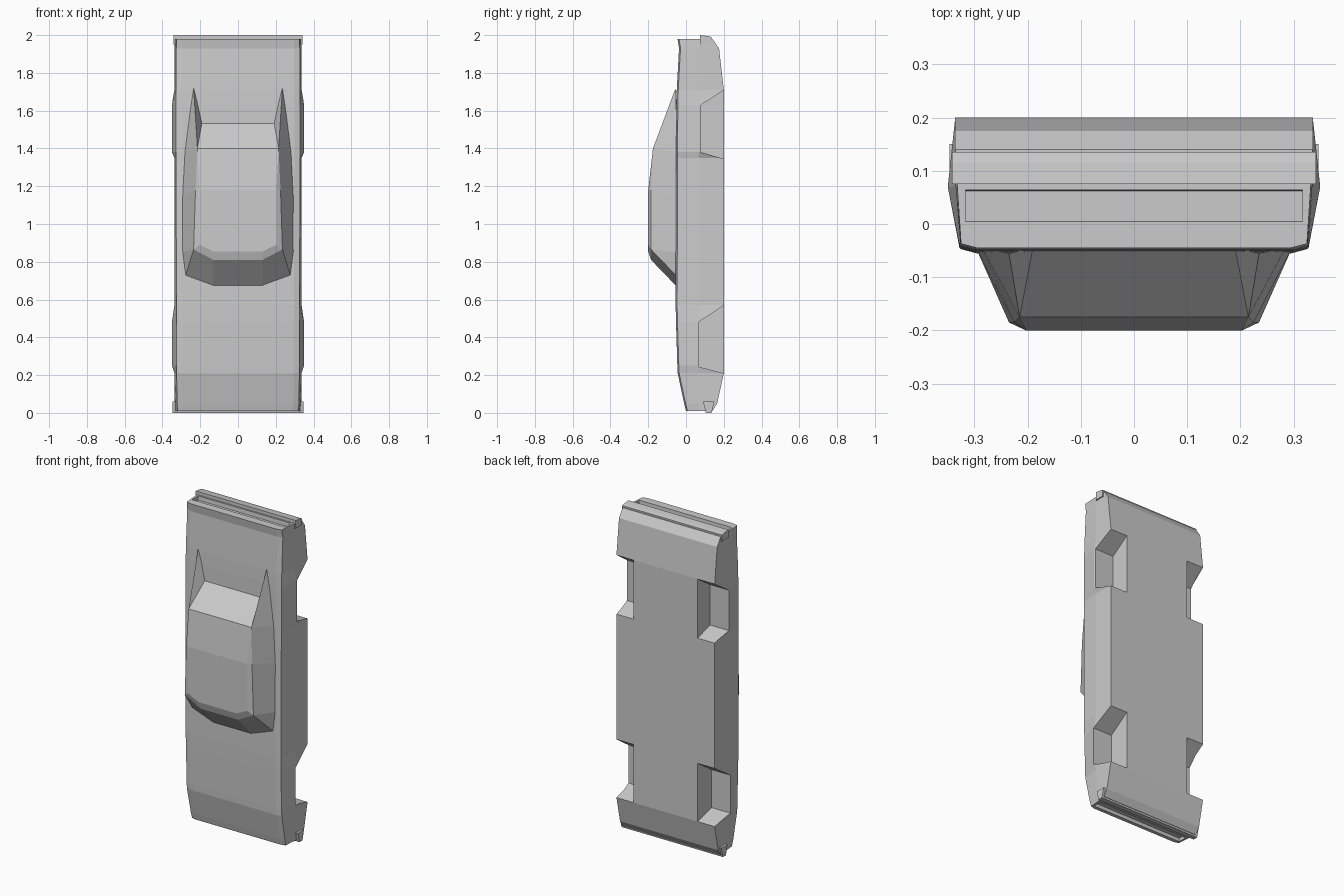
import bpy, bmesh

if "Cube" in bpy.data.objects:
    bpy.data.objects.remove(bpy.data.objects["Cube"])

paint = bpy.data.materials.new("plain_grey")
paint.diffuse_color = (0.6, 0.6, 0.6, 1)
paint.use_nodes = True
paint.node_tree.nodes["Principled BSDF"].inputs["Base Color"].default_value = paint.diffuse_color


def make(name, verts, faces):
    me = bpy.data.meshes.new(name)
    bm = bmesh.new()
    vs = [bm.verts.new(v) for v in verts]
    for f in faces:
        bm.faces.new([vs[i] for i in f])
    bmesh.ops.recalc_face_normals(bm, faces=bm.faces)
    bm.to_mesh(me)
    bm.free()
    me.materials.append(paint)
    ob = bpy.data.objects.new(name, me)
    bpy.context.collection.objects.link(ob)
    return ob


def loft(name, rings):
    n = len(rings[0])
    verts = [p for r in rings for p in r]
    faces = [list(range(n)), list(range((len(rings) - 1) * n, len(rings) * n))]
    for k in range(len(rings) - 1):
        for i in range(n):
            j = (i + 1) % n
            faces.append([k * n + i, k * n + j, (k + 1) * n + j, (k + 1) * n + i])
    return make(name, verts, faces)


def prism(name, yz, x0, x1):
    return loft(name, [[(x, y, z) for y, z in yz] for x in (x0, x1)])


def cut(ob, cutter):
    cutter.hide_render = True
    m = ob.modifiers.new("cut", "BOOLEAN")
    m.operation = "DIFFERENCE"
    m.solver = "EXACT"
    m.object = cutter
    bpy.context.view_layer.objects.active = ob
    bpy.ops.object.modifier_apply(modifier=m.name)
    bpy.data.objects.remove(cutter)


# Body shell: cross-sections along the length
# (z, top y, shoulder half width, waist half width, floor y)
sections = [
    (0.01, 0.00, 0.320, 0.325, 0.14),
    (0.05, -0.01, 0.322, 0.330, 0.165),
    (0.21, -0.044, 0.325, 0.336, 0.20),
    (0.25, -0.046, 0.325, 0.350, 0.20),
    (0.48, -0.053, 0.325, 0.350, 0.20),
    (0.57, -0.055, 0.326, 0.337, 0.20),
    (1.35, -0.053, 0.328, 0.337, 0.20),
    (1.38, -0.053, 0.328, 0.350, 0.20),
    (1.63, -0.051, 0.328, 0.350, 0.20),
    (1.71, -0.049, 0.328, 0.337, 0.20),
    (1.93, -0.037, 0.327, 0.335, 0.175),
    (1.98, -0.045, 0.325, 0.332, 0.14),
]
rings = []
for z, yt, xs, xm, yb in sections:
    half = [(xs - 0.03, yt), (xs, yt + 0.008), (xm, 0.07), (0.336, yb)]
    rings.append([(x, y, z) for x, y in half] + [(-x, y, z) for x, y in reversed(half)])
body = loft("body_shell", rings)

# Wheel wells
wells = [
    [(0.065, 0.245), (0.065, 0.48), (0.25, 0.603), (0.25, 0.197)],
    [(0.08, 1.38), (0.08, 1.63), (0.25, 1.743), (0.25, 1.33)],
]
for yz in wells:
    for s in (1, -1):
        cut(body, prism("well_cutter", yz, s * 0.22, s * 0.45))

# Grille and tail panel recesses
cut(body, prism("grille_cutter", [(0.015, -0.05), (0.085, -0.05), (0.075, 0.03), (0.025, 0.03)], -0.31, 0.31))
cut(body, prism("tail_cutter", [(0.0, 2.05), (0.07, 2.05), (0.062, 1.955), (0.006, 1.955)], -0.317, 0.317))

# Bumpers
prism("front_bumper", [(0.09, 0.06), (0.15, 0.06), (0.135, 0.0), (0.105, 0.0)], -0.347, 0.347)
prism("rear_bumper", [(0.075, 1.95), (0.135, 1.95), (0.135, 1.99), (0.115, 1.995), (0.075, 2.0)], -0.342, 0.342)

# Cabin: right-hand points, mirrored to the left
pts = {
    "A": (0.13, -0.045, 0.665), "B": (0.28, -0.045, 0.72), "C": (0.297, -0.045, 0.85),
    "D": (0.297, -0.045, 1.15), "E": (0.285, -0.045, 1.38), "T": (0.235, -0.055, 1.72),
    "W": (0.19, -0.045, 1.54), "a": (0.13, -0.185, 0.81), "b": (0.235, -0.185, 0.865),
    "c": (0.225, -0.185, 1.18), "e": (0.215, -0.175, 1.40), "f": (0.13, -0.20, 0.855),
    "g": (0.203, -0.20, 0.89), "d": (0.203, -0.20, 1.18),
}
keys = list(pts)
n = len(keys)
verts = list(pts.values()) + [(-x, y, z) for x, y, z in pts.values()]
faces = []
for f in ("ABba", "BCb", "CDcb", "DEec", "ETe", "TWe", "abgf", "bcdg", "ced"):
    idx = [keys.index(k) for k in f]
    faces += [idx, [i + n for i in reversed(idx)]]
# Windscreen, roof and rear window span both sides
chain = "Aafgdew".replace("w", "W")
for p, q in zip(chain, chain[1:]):
    i, j = keys.index(p), keys.index(q)
    faces.append([i, j, j + n, i + n])
make("cabin", verts, faces)
